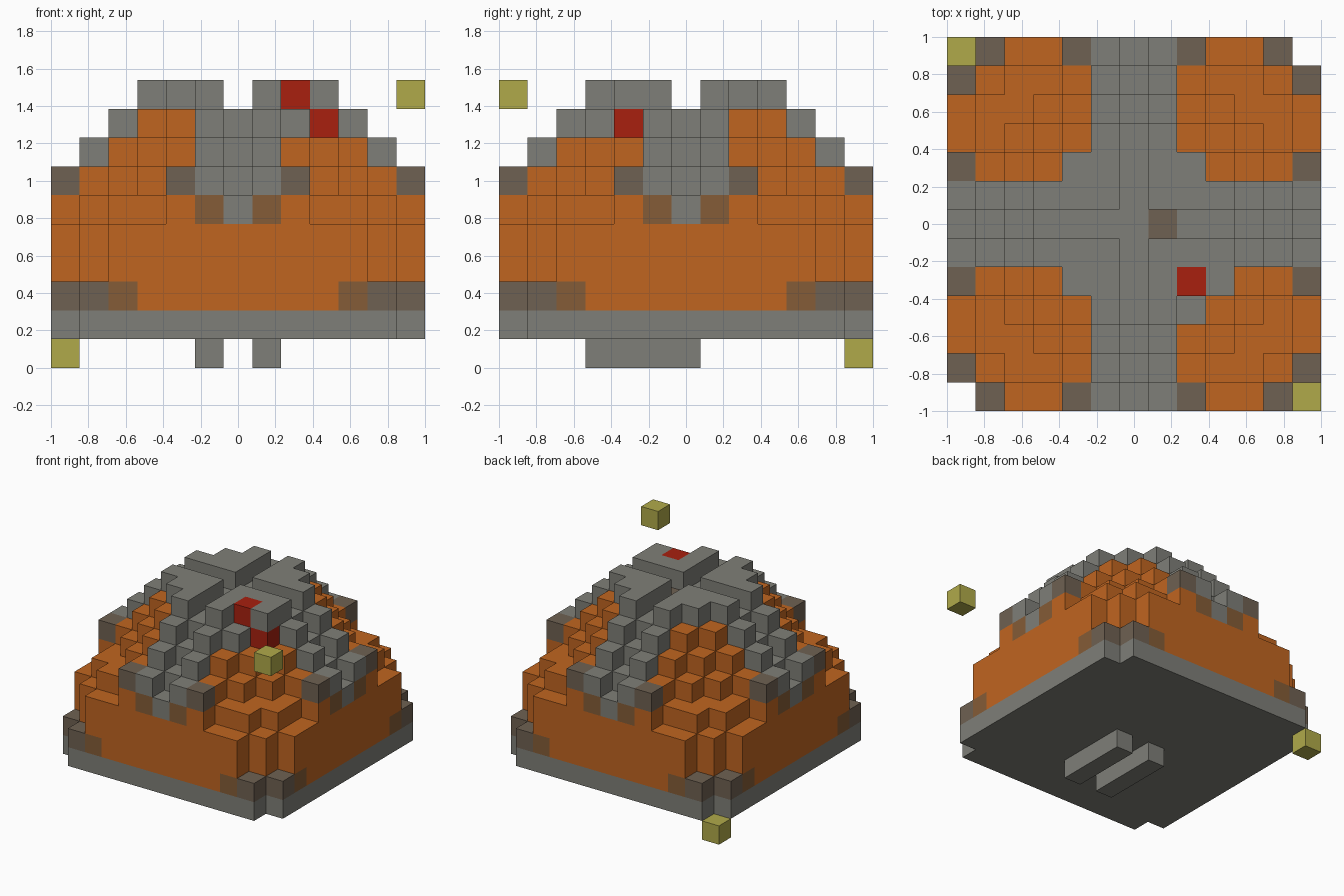
import bpy
import bmesh
from mathutils import Vector

cube = bpy.data.objects.get("Cube")
if cube:
    bpy.data.objects.remove(cube, do_unlink=True)

MID = 6                       # index of the central cell
SIZE = 2 / (2 * MID + 1)      # edge of one block


def linear(channel):
    c = channel / 255
    return c / 12.92 if c <= 0.04045 else ((c + 0.055) / 1.055) ** 2.4


def make_material(name, hex_code):
    rgba = [linear(v) for v in bytes.fromhex(hex_code)] + [1.0]
    mat = bpy.data.materials.new(name)
    mat.use_nodes = True
    mat.diffuse_color = rgba
    bsdf = next(n for n in mat.node_tree.nodes if n.type == 'BSDF_PRINCIPLED')
    bsdf.inputs["Base Color"].default_value = rgba
    bsdf.inputs["Roughness"].default_value = 0.9
    return mat


GREY = make_material("stone grey", "7f7f78")
ORANGE = make_material("orange", "c06520")
TAUPE = make_material("grey brown", "6f6152")
BROWN = make_material("warm brown", "855c37")
RED = make_material("red", "a8200f")
YELLOW = make_material("dull yellow", "b0aa4a")

PARTS = {
    "base_slab": GREY, "feet": GREY, "dome": ORANGE, "cross_ridges": GREY,
    "corner_trim": TAUPE, "warm_trim": BROWN, "red_marks": RED,
    "floating_cubes": YELLOW,
}

# Dome height in blocks for one quadrant, by distance from the two centre lines
HEIGHTS = [
    [9, 9, 9, 9, 8, 7, 6],
    [9, 10, 10, 10, 9, 8, 7],
    [9, 10, 10, 9, 8, 7, 7],
    [9, 10, 9, 8, 7, 6, 5],
    [8, 9, 8, 7, 6, 6, 5],
    [7, 8, 7, 6, 6, 5, 3],
    [6, 7, 7, 5, 5, 3, 0],
]


def part_at(a, b, k):
    """Choose the part of a block from its layer and centre distances."""
    near, far = min(a, b), max(a, b)
    rim = far == MID
    if k == 1:
        return "base_slab"
    if k == 2 and rim and near >= 4:
        return "warm_trim" if near == 4 else "corner_trim"
    if k == 5 and rim and near <= 1:
        return "warm_trim" if near else "cross_ridges"
    if k == 6 and rim and near == 2:
        return "corner_trim"
    if k >= 6 and near <= 1 or k == 9:
        return "cross_ridges"
    return "dome"


# Slab, dome and ridges, mirrored in both directions
blocks = {}
for x in range(-MID, MID + 1):
    for y in range(-MID, MID + 1):
        a, b = abs(x), abs(y)
        for k in range(1, HEIGHTS[a][b]):
            blocks[x, y, k] = part_at(a, b, k)

# Two runners under the slab
for x in (-1, 1):
    for y in range(-3, 1):
        blocks[x, y, 0] = "feet"

# One-off accents
blocks[2, -2, 9] = blocks[3, -2, 8] = "red_marks"
blocks[3, -2, 9] = blocks[2, -3, 8] = "cross_ridges"
blocks[1, 0, 8] = "corner_trim"
blocks[-MID, MID, 0] = blocks[MID, -MID, 9] = "floating_cubes"

AXES = [Vector(v) for v in ((1, 0, 0), (0, 1, 0), (0, 0, 1))]


def build_part(name, mat):
    """Make one object from the exposed faces of its blocks."""
    bm = bmesh.new()
    for cell, part in blocks.items():
        if part != name:
            continue
        centre = Vector(cell) + AXES[2] / 2
        for n in range(3):
            for sign in (1, -1):
                out = AXES[n] * sign
                if tuple(int(c) for c in Vector(cell) + out) in blocks:
                    continue
                u, v = AXES[(n + 1) % 3] / 2, AXES[(n + 2) % 3] / 2 * sign
                mid = centre + out / 2
                corners = (mid - u - v, mid + u - v, mid + u + v, mid - u + v)
                bm.faces.new([bm.verts.new(c * SIZE) for c in corners])
    bmesh.ops.remove_doubles(bm, verts=bm.verts, dist=SIZE / 100)
    mesh = bpy.data.meshes.new(name)
    bm.to_mesh(mesh)
    bm.free()
    mesh.materials.append(mat)
    bpy.context.collection.objects.link(bpy.data.objects.new(name, mesh))


for part_name, material in PARTS.items():
    build_part(part_name, material)
